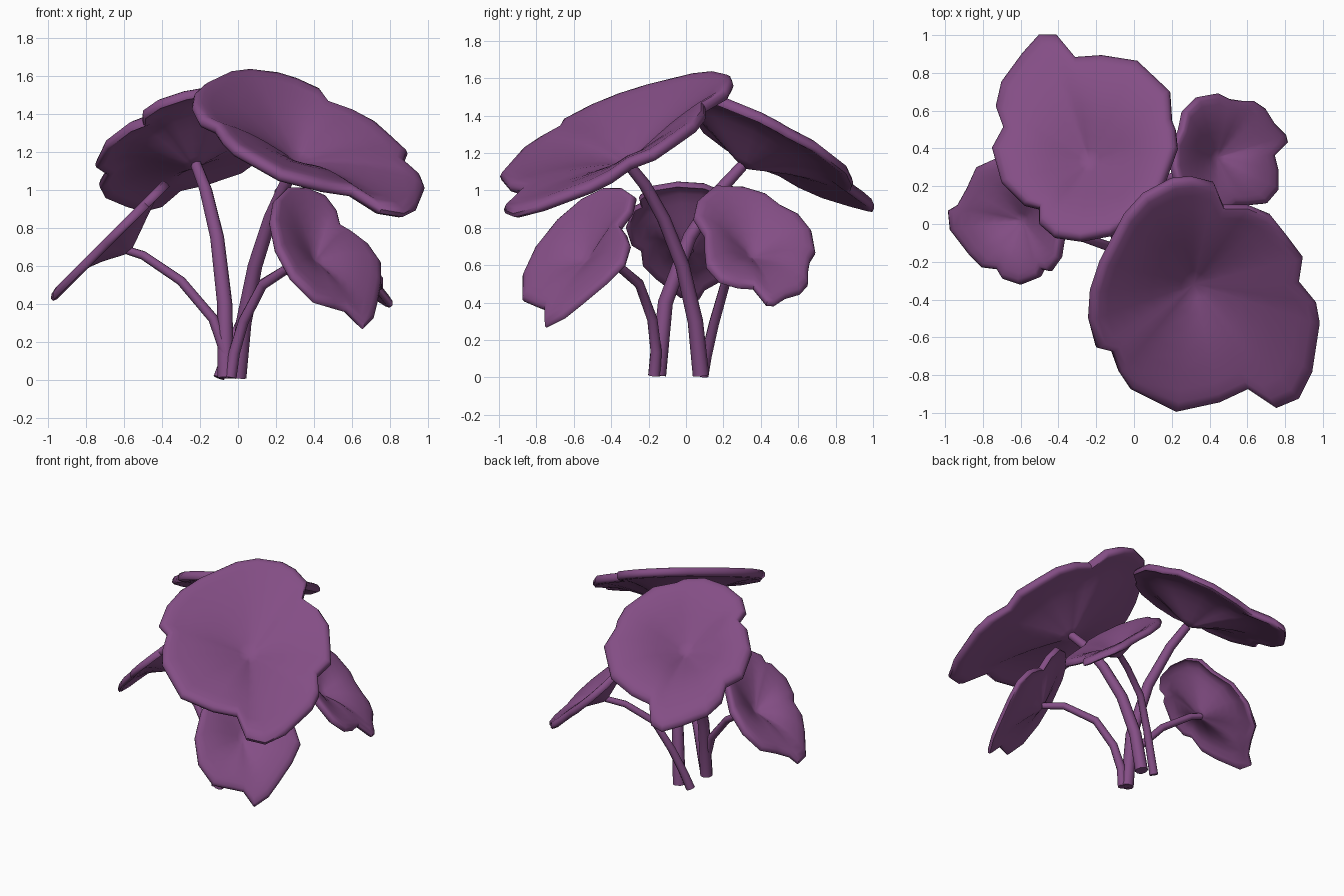
import bpy, bmesh
from mathutils import Vector

if "Cube" in bpy.data.objects:
    bpy.data.objects.remove(bpy.data.objects["Cube"])

purple = bpy.data.materials.new("plant_purple")
purple.diffuse_color = (0.23, 0.076, 0.235, 1)
purple.use_nodes = True
purple.node_tree.nodes["Principled BSDF"].inputs["Base Color"].default_value = purple.diffuse_color

# radial section of a leaf: (fraction of outline, side of thickness), top centre to under centre
SECTION = [(0.12, .7), (0.25, .7), (0.4, .7), (0.55, .7), (0.7, .7), (0.83, .8), (0.92, 1),
           (0.975, .9), (1, 0.35), (1, -0.35), (0.975, -.9), (0.92, -1), (0.83, -.8),
           (0.7, -.7), (0.55, -.7), (0.4, -.7), (0.25, -.7), (0.12, -.7)]


def finish(obj):
    obj.data.materials.clear()
    obj.data.materials.append(purple)
    bpy.ops.object.select_all(action='DESELECT')
    obj.select_set(True)
    bpy.context.view_layer.objects.active = obj
    bpy.ops.object.shade_smooth_by_angle(angle=0.9)


def leaf(name, outline, hub, plane, depth, swell, half):
    """Lobed leaf: plan outline on a tilted plane, funnelled at the hub, swollen before the rim."""
    px, py, pz, sx, sy = plane
    normal = Vector((-sx, -sy, 1)).normalized()
    centre = Vector(hub)
    arms = [Vector(p) - centre for p in outline]
    mean = sum(a.length for a in arms) / len(arms)

    def point(arm, t, side):
        # lobes fade to a circle towards the hub
        x, y = centre + arm * t * (t + (1 - t) * (0.5 + 0.5 * mean / arm.length))
        z = pz + sx * (x - px) + sy * (y - py)
        z += swell * 6.75 * t * t * (1 - t) - depth * (1 - t) ** 1.5
        return Vector((x, y, z)) + normal * half * side

    bm = bmesh.new()
    rings = [[bm.verts.new(point(a, t, s)) for a in arms] for t, s in SECTION]
    n = len(arms)
    for a, b in zip(rings, rings[1:]):
        for i in range(n):
            j = (i + 1) % n
            bm.faces.new((a[i], a[j], b[j], b[i]))
    for ring, side in ((rings[0], .7), (rings[-1], -.7)):
        c = bm.verts.new(point(arms[0], 0, side))
        for i in range(n):
            bm.faces.new((c, ring[i], ring[(i + 1) % n]))
    bmesh.ops.recalc_face_normals(bm, faces=bm.faces)
    mesh = bpy.data.meshes.new(name)
    bm.to_mesh(mesh)
    bm.free()
    obj = bpy.data.objects.new(name, mesh)
    bpy.context.collection.objects.link(obj)
    finish(obj)


def stem(name, path, r0, r1):
    """Tapered tube along a few points."""
    cu = bpy.data.curves.new(name, 'CURVE')
    cu.dimensions = '3D'
    cu.bevel_depth = 1
    cu.bevel_resolution = 2
    cu.use_fill_caps = True
    sp = cu.splines.new('POLY')
    sp.points.add(len(path) - 1)
    for i, (pt, co) in enumerate(zip(sp.points, path)):
        pt.co = (*co, 1)
        pt.radius = r0 + (r1 - r0) * i / (len(path) - 1)
    obj = bpy.data.objects.new(name, cu)
    bpy.context.collection.objects.link(obj)
    bpy.ops.object.select_all(action='DESELECT')
    obj.select_set(True)
    bpy.context.view_layer.objects.active = obj
    bpy.ops.object.convert(target='MESH')
    finish(bpy.context.view_layer.objects.active)


# two large upper leaves
leaf("large_leaf_front",
     [(.2, .24), (.3, .25), (.42, .22), (.47, .1), (.6, .1), (.72, .05), (.8, -.05),
      (.89, -.17), (.87, -.3), (.96, -.41), (.98, -.52), (.94, -.78), (.87, -.92),
      (.75, -.97), (.6, -.87), (.45, -.94), (.22, -.99), (-.02, -.87), (-.08, -.78),
      (-.12, -.67), (-.2, -.65), (-.24, -.5), (-.23, -.35), (-.18, -.2), (-.05, .05), (.05, .16)],
     (.31, -.31), (.37, -.47, 1.235, -.35, .43), .2, .01, .032)
leaf("large_leaf_back",
     [(-.41, 1.0), (-.5, 1.0), (-.59, .9), (-.7, .75), (-.73, .62), (-.69, .51), (-.75, .4),
      (-.7, .22), (-.58, .1), (-.5, .08), (-.5, 0), (-.42, -.07), (-.28, -.09), (-.12, -.06),
      (0, .02), (.03, .07), (.15, .18), (.23, .4), (.22, .5), (.2, .55), (.19, .7),
      (.02, .86), (-.17, .89), (-.31, .88)],
     (-.23, .32), (-.26, .4, 1.255, .26, -.5), .17, .04, .028)

# three small lower leaves
leaf("small_leaf_left",
     [(-.72, .35), (-.83, .3), (-.88, .19), (-.93, .1), (-.98, .07), (-.97, -.03), (-.87, -.16),
      (-.8, -.23), (-.72, -.24), (-.69, -.29), (-.6, -.32), (-.5, -.28), (-.48, -.24),
      (-.44, -.25), (-.39, -.18), (-.37, -.05), (-.38, .1), (-.42, .2), (-.5, .24), (-.6, .33)],
     (-.58, .02), (-.68, 0, .72, 1.0, 0), .14, .04, .022)
leaf("small_leaf_back_right",
     [(.44, .69), (.33, .67), (.26, .6), (.24, .5), (.2, .42), (.2, .3), (.24, .15), (.35, .06),
      (.45, .04), (.53, .1), (.6, .1), (.7, .11), (.76, .18), (.76, .28), (.74, .36),
      (.81, .43), (.8, .47), (.74, .53), (.69, .61), (.63, .65), (.57, .65), (.5, .66)],
     (.43, .35), (.5, .37, .70, -.95, -.3), .14, .03, .022)
leaf("small_leaf_front_right",
     [(.25, -.43), (.35, -.33), (.45, -.27), (.51, -.29), (.53, -.35), (.6, -.32), (.68, -.3),
      (.75, -.33), (.75, -.43), (.73, -.55), (.71, -.65), (.66, -.75), (.57, -.75), (.5, -.8),
      (.4, -.87), (.28, -.87), (.2, -.8), (.17, -.68), (.19, -.55)],
     (.4, -.52), (.45, -.57, .66, -1.0, 1.0), .14, .03, .022)

# stems
stem("large_stem_front", [(0, .08, .01), (.03, .05, .3), (.09, -.02, .6), (.17, -.12, .85),
                          (.25, -.22, 1.03), (.31, -.3, 1.13)], .044, .03)
stem("large_stem_back", [(-.065, -.15, .01), (-.07, -.11, .4), (-.11, .02, .75),
                         (-.17, .18, 1.0), (-.22, .3, 1.13)], .044, .03)
stem("small_stem_left", [(-.05, -.15, .01), (-.07, -.15, .15), (-.13, -.12, .32),
                         (-.3, -.06, .52), (-.5, 0, .655), (-.58, .02, .68)], .03, .022)
stem("small_stem_back_right", [(-.1, .09, .01), (-.06, .11, .12), (.01, .15, .29), (.12, .21, .5),
                               (.3, .29, .61), (.42, .35, .64)], .032, .022)
stem("small_stem_front_right", [(-.04, -.17, .01), (-.02, -.16, .14), (.03, -.18, .31),
                                (.13, -.25, .5), (.3, -.38, .61), (.39, -.5, .63)], .034, .022)
